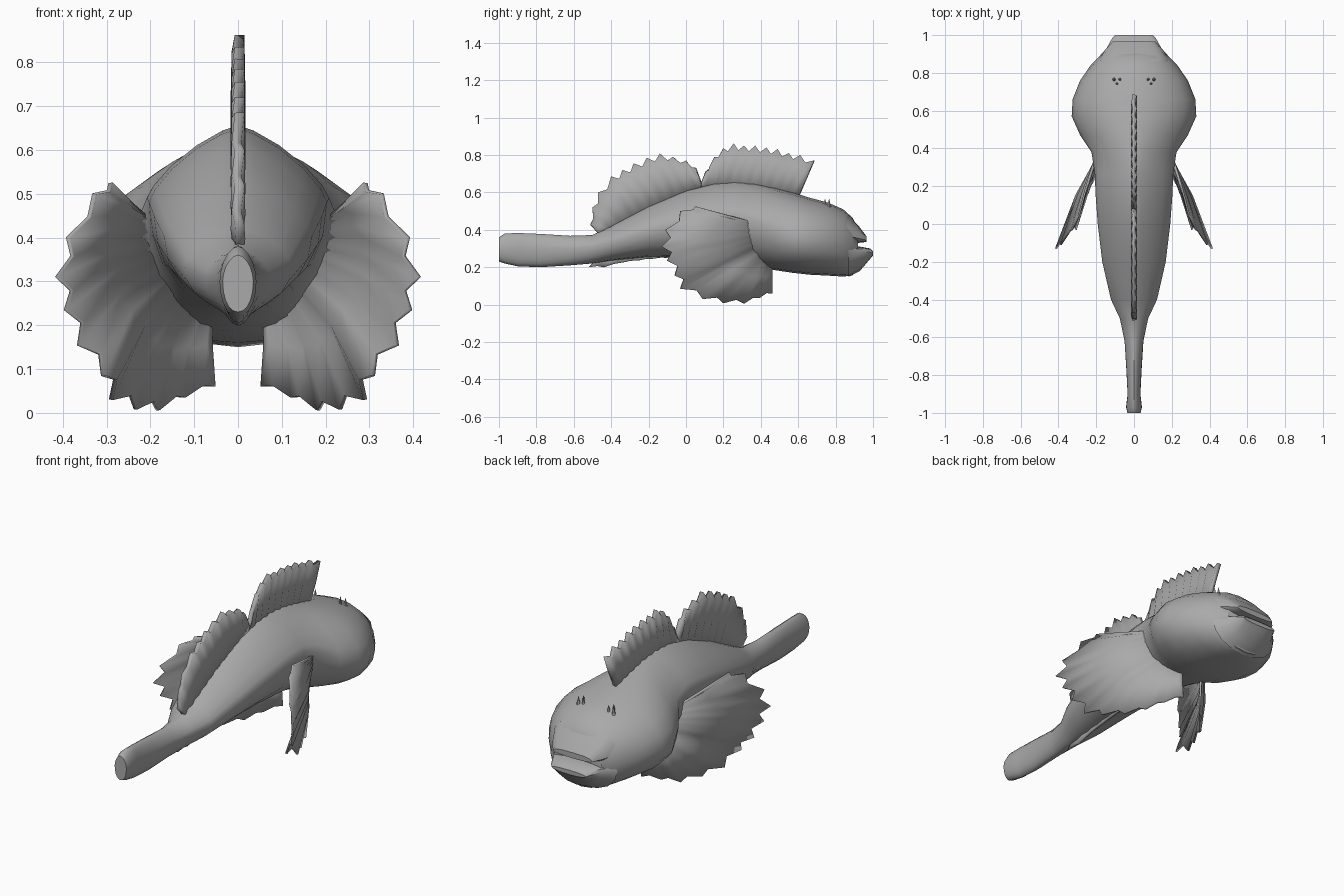
import bpy, bmesh, math
from mathutils import Vector as V

if "Cube" in bpy.data.objects:
    bpy.data.objects.remove(bpy.data.objects["Cube"])

grey = bpy.data.materials.new("plain grey")
grey.diffuse_color = (0.4, 0.4, 0.4, 1)
grey.use_nodes = True
grey.node_tree.nodes["Principled BSDF"].inputs["Base Color"].default_value = grey.diffuse_color


def finish(name, bm, angle=35):
    bmesh.ops.recalc_face_normals(bm, faces=bm.faces)
    me = bpy.data.meshes.new(name)
    bm.to_mesh(me)
    bm.free()
    me.materials.append(grey)
    ob = bpy.data.objects.new(name, me)
    bpy.context.collection.objects.link(ob)
    bpy.ops.object.select_all(action='DESELECT')
    ob.select_set(True)
    bpy.context.view_layer.objects.active = ob
    bpy.ops.object.shade_smooth_by_angle(angle=math.radians(angle))
    return ob


def loft(name, sections, n=20):
    """Sections: y, half width, bottom z, top z, widest z, upper exponent."""
    bm = bmesh.new()
    rings = []
    for y, w, zb, zt, zw, e in sections:
        ring = []
        for i in range(n):
            t = 2 * math.pi * i / n
            c, s = math.cos(t), math.sin(t)
            p = e if s > 0 else 0.95
            x = w * math.copysign(abs(c) ** p, c)
            z = zw + ((zt - zw) if s > 0 else (zb - zw)) * abs(s) ** p
            ring.append(bm.verts.new((x, y, z)))
        rings.append(ring)
    for a, b in zip(rings, rings[1:]):
        for i in range(n):
            j = (i + 1) % n
            bm.faces.new((a[i], a[j], b[j], b[i]))
    bm.faces.new(rings[0])
    bm.faces.new(rings[-1])
    return finish(name, bm)


def fin(name, root_a, root_b, tips, thick, notch=0.12, ripple=0.006, bulge=(0, 0, 0), mirror=False):
    """Fan of rays from a root line to the tips, with notches between the rays."""
    a, b = V(root_a), V(root_b)
    tips = [V(t) for t in tips]
    m = 2 * (len(tips) - 1)
    bm = bmesh.new()
    cols = []
    for k in range(m + 1):
        root = a.lerp(b, k / m)
        tip = tips[k // 2]
        side = 1
        if k % 2:
            tip = tip.lerp(tips[k // 2 + 1], 0.5).lerp(root, notch)
            side = -1
        off = V((ripple * side, 0, 0))
        mid = root.lerp(tip, 0.5) + V(bulge) * math.sin(math.pi * k / m) + off
        cols.append([bm.verts.new(p) for p in (root, mid, tip + off * 0.6)])
    for c, d in zip(cols, cols[1:]):
        for r in range(2):
            bm.faces.new((c[r], d[r], d[r + 1], c[r + 1]))
    ob = finish(name, bm, 40)
    s = ob.modifiers.new("thickness", 'SOLIDIFY')
    s.thickness = thick
    s.offset = 0
    if mirror:
        ob.modifiers.new("both sides", 'MIRROR')
    return ob


# Body with tapered tail and broad head
loft("body", [
    (-1.00, .035, .23, .360, .30, 1.1), (-.97, .042, .22, .380, .30, 1.1),
    (-.90, .034, .205, .383, .30, 1.2), (-.78, .040, .20, .378, .30, 1.2),
    (-.62, .050, .21, .368, .30, 1.2), (-.50, .075, .22, .372, .31, 1.2),
    (-.40, .122, .235, .420, .335, 1.2), (-.20, .168, .255, .525, .40, 1.3),
    (.00, .192, .255, .610, .45, 1.4), (.15, .203, .245, .648, .48, 1.45),
    (.27, .208, .23, .656, .49, 1.5), (.38, .225, .21, .645, .45, 1.4),
    (.47, .285, .185, .625, .39, 1.2), (.57, .330, .17, .600, .36, 1.1),
    (.66, .325, .16, .572, .35, 1.0), (.76, .285, .155, .545, .34, 1.0),
    (.84, .230, .15, .510, .33, .95), (.89, .180, .155, .465, .32, .9),
    (.92, .140, .20, .410, .32, .9)])

# Lips around the mouth slot
loft("upper_lip", [(.86, .19, .33, .485, .37, .8), (.92, .155, .33, .425, .355, .7),
                   (.965, .115, .335, .365, .345, .7)], 16)
loft("lower_lip", [(.87, .20, .15, .32, .28, .7), (.93, .145, .18, .31, .285, .7),
                   (.985, .115, .245, .30, .28, .7), (1.0, .10, .262, .285, .274, .7)], 16)

# Dorsal fins
fin("front_dorsal_fin", (0, .07, .62), (0, .60, .57), [(0, y, z) for y, z in (
    (.11, .71), (.155, .79), (.20, .835), (.255, .862), (.31, .85), (.37, .85),
    (.43, .84), (.49, .832), (.55, .81), (.61, .80), (.685, .77))], .022)
fin("rear_dorsal_fin", (0, .09, .63), (0, -.45, .36), [(0, y, z) for y, z in (
    (.05, .73), (.00, .77), (-.07, .79), (-.14, .808), (-.21, .785), (-.28, .755),
    (-.34, .72), (-.40, .685), (-.47, .60), (-.50, .52), (-.51, .43))], .022)

# Anal fin under the tail root
fin("anal_fin", (0, -.05, .29), (0, -.46, .26), [(0, y, z) for y, z in (
    (-.10, .25), (-.18, .245), (-.26, .235), (-.34, .225), (-.44, .20), (-.52, .20))], .012, .1, .002)

# Large pectoral fan fins
fin("pectoral_fins", (.19, .40, .43), (.06, .46, .24), [
    (.288, .05, .525), (.325, -.03, .50), (.385, -.11, .40), (.41, -.13, .31),
    (.39, -.10, .235), (.36, -.06, .155), (.305, -.03, .085), (.287, .09, .03),
    (.23, .20, .008), (.18, .31, .006), (.12, .39, .035), (.052, .46, .06)],
    .010, .07, .005, (.025, .01, .0), True)

# Small spiky eyes
bm = bmesh.new()
for s in (-1, 1):
    for dx, dy in ((-.015, .01), (.015, .01), (0, -.012)):
        r = bmesh.ops.create_cone(bm, segments=5, radius1=.012, radius2=.001, depth=.05, cap_ends=True)
        bmesh.ops.translate(bm, verts=r['verts'], vec=(s * .09 + dx, .755 + dy, .54))
finish("eyes", bm)
